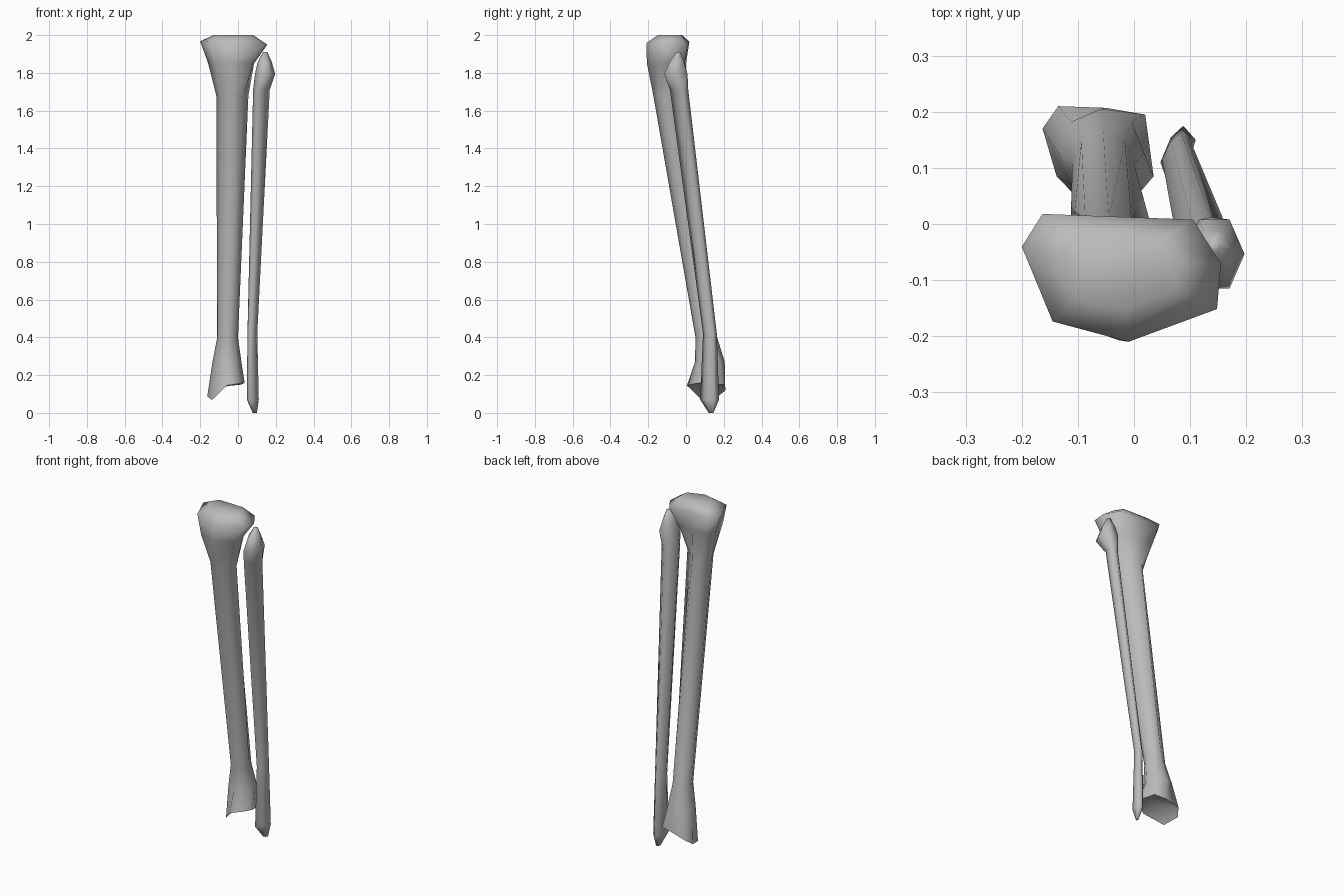
import bpy
import bmesh
import math

cube = bpy.data.objects.get("Cube")
if cube:
    bpy.data.objects.remove(cube)

bone = bpy.data.materials.new("bone grey")
bone.use_nodes = True
GREY = (0.5, 0.5, 0.5, 1)
bone.diffuse_color = GREY
bone.node_tree.nodes["Principled BSDF"].inputs["Base Color"].default_value = GREY


def polygon(sides):
    """Regular outline, clockwise from the left."""
    angles = [math.pi - math.tau * i / sides for i in range(sides)]
    return [(math.cos(a), math.sin(a)) for a in angles]


def ring(shape, x0, x1, y0, y1, z, tilt=0):
    """Outline stretched to fill a box in x and y."""
    us, vs = zip(*shape)

    def fit(t, span, low, high):
        return low + (t - min(span)) / (max(span) - min(span)) * (high - low)

    points = [(fit(u, us, x0, x1), fit(v, vs, y0, y1)) for u, v in shape]
    return [(x, y, z + tilt * x) for x, y in points]


def loft(name, rings, bottom_centre=None):
    """Skin a stack of rings, top first, and cap both ends."""
    bm = bmesh.new()
    loops = [[bm.verts.new(p) for p in r] for r in rings]
    for upper, lower in zip(loops, loops[1:]):
        for i in range(len(upper)):
            j = (i + 1) % len(upper)
            bm.faces.new((upper[i], upper[j], lower[j], lower[i]))
    bm.faces.new(loops[0])
    last = loops[-1]
    if bottom_centre:
        # concave joint face with a crisp rim
        centre = bm.verts.new(bottom_centre)
        for i in range(len(last)):
            j = (i + 1) % len(last)
            bm.faces.new((last[i], last[j], centre))
            bm.edges.get((last[i], last[j])).smooth = False
    else:
        bm.faces.new(last)
    bmesh.ops.recalc_face_normals(bm, faces=bm.faces)
    for face in bm.faces:
        face.smooth = True
    mesh = bpy.data.meshes.new(name)
    bm.to_mesh(mesh)
    bm.free()
    mesh.materials.append(bone)
    obj = bpy.data.objects.new(name, mesh)
    bpy.context.collection.objects.link(obj)
    return obj


# Shin bone: broad plateau, tapering shaft, flared ankle end
octagon = polygon(8)
plateau = [(-0.2, -0.04), (-0.163, 0.018), (-0.03, 0.013), (0.105, 0.008),
           (0.155, -0.07), (0.148, -0.15), (-0.01, -0.208), (-0.145, -0.172)]
wedge = [(-0.115, -0.075), (-0.085, -0.03), (-0.045, 0.007), (0.0, -0.042),
         (0.055, -0.092), (0.03, -0.145), (-0.03, -0.173), (-0.09, -0.13)]
ankle_rim = [(-0.163, 0.17, 0.088), (-0.135, 0.21, 0.12), (-0.05, 0.207, 0.143),
             (0.02, 0.195, 0.15), (0.035, 0.085, 0.16), (0.005, 0.05, 0.155),
             (-0.06, 0.005, 0.145), (-0.138, 0.085, 0.068)]
loft("shin_bone", [
    ring(plateau, -0.13, 0.08, -0.15, -0.02, 2.0),
    ring(plateau, -0.2, 0.155, -0.21, 0.018, 1.957, tilt=-0.05),
    ring(plateau, -0.158, 0.085, -0.207, 0.0, 1.85),
    ring(wedge, -0.115, 0.055, -0.173, 0.007, 1.68),
    ring(octagon, -0.11, 0.0, 0.05, 0.165, 0.4),
    ring(octagon, -0.135, 0.018, 0.048, 0.205, 0.27),
    ankle_rim,
], bottom_centre=(-0.06, 0.12, 0.155))

# Calf bone: slender shaft with a pointed head and pointed ankle tip
hexagon = polygon(6)
skewed = [(-1, -0.3), (-0.4, 0.6), (0.3, 1), (1, 0.5), (0.5, -0.5), (-0.6, -1)]
loft("calf_bone", [
    ring(hexagon, 0.132, 0.155, -0.05, -0.03, 1.91),
    ring(hexagon, 0.105, 0.178, -0.085, -0.012, 1.86),
    ring(hexagon, 0.09, 0.197, -0.115, 0.008, 1.795),
    ring(skewed, 0.08, 0.168, -0.085, 0.012, 1.71),
    ring(skewed, 0.05, 0.102, 0.09, 0.163, 0.42),
    ring(skewed, 0.047, 0.11, 0.075, 0.175, 0.07),
    ring(skewed, 0.078, 0.1, 0.12, 0.145, 0.0),
])
